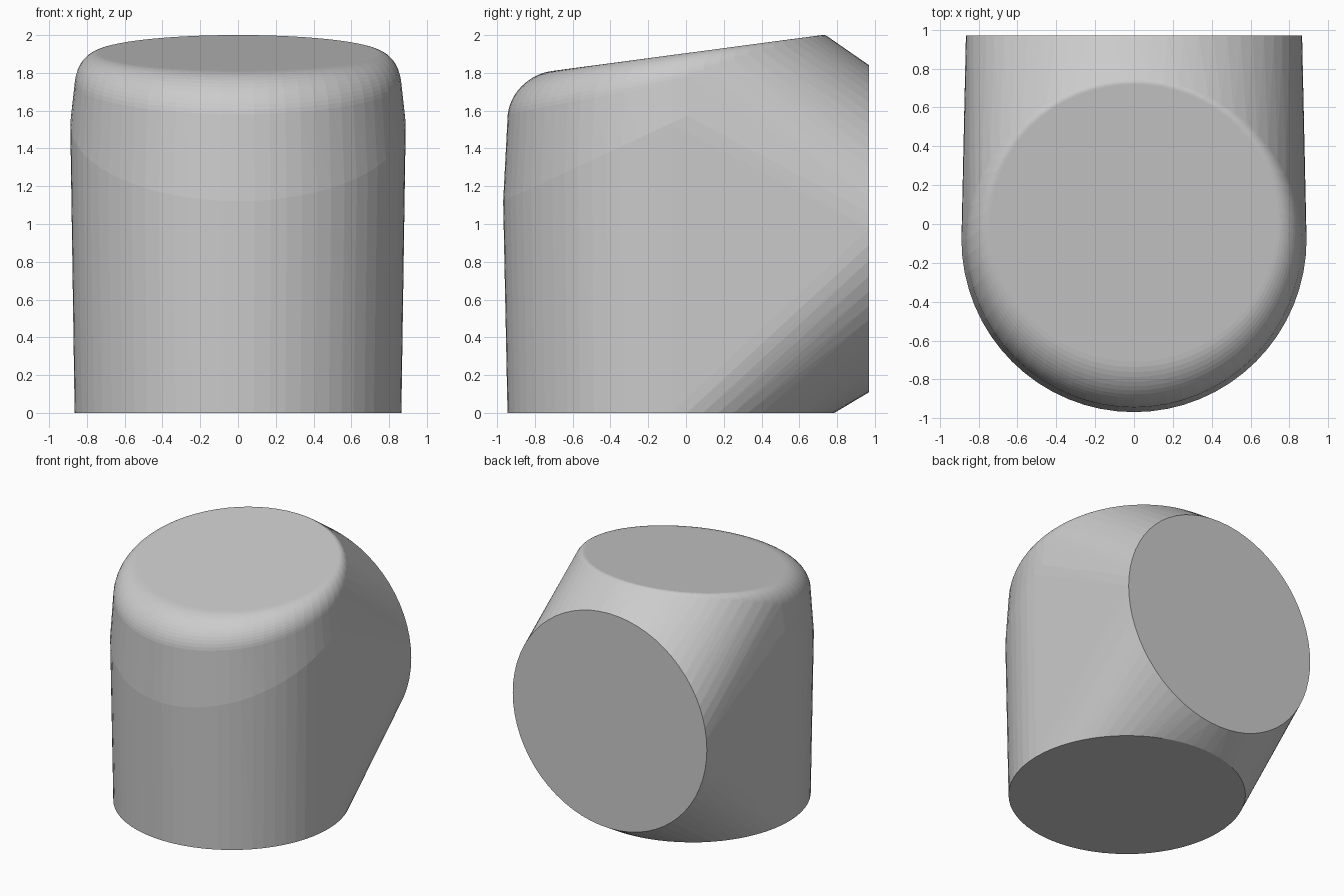
import bpy, bmesh
from math import sin, cos, pi, radians

cube = bpy.data.objects.get("Cube")
if cube:
    bpy.data.objects.remove(cube, do_unlink=True)

SEGMENTS = 64
FILLET_STEPS = 14
AXIS_Y = -0.08      # axis of the upright socket
MOUTH = 0.865       # radius of both open ends
BELLY = 0.888       # widest radius, from the draft of the walls


def top_z(y):
    """Height of the sloping top plane."""
    return 1.905 + 0.133 * (y - 0.005)


angles = [2 * pi * i / SEGMENTS for i in range(SEGMENTS)]
points = []

for a in angles:
    c, s = cos(a), sin(a)
    # Round base and round back face
    points.append((MOUTH * c, AXIS_Y + MOUTH * s, 0))
    points.append((MOUTH * c, 0.97, 0.975 + MOUTH * s))

    # Sloping belly line around the front half
    y = AXIS_Y + BELLY * s
    if y < 0.08:
        points.append((BELLY * c, y, 1.12 + 0.464 * (y + 0.97)))

    # Rounded shoulder, from the wall up to the flat top
    x0, y0 = MOUTH * c, AXIS_Y + MOUTH * s
    z0 = 1.73 + 0.2 * (y0 - AXIS_Y)
    x1, y1 = 0.74 * c, 0.005 + 0.715 * s
    corner, rim = top_z(y0), top_z(y1)
    for i in range(FILLET_STEPS + 1):
        t = pi / 2 * i / FILLET_STEPS
        up, inward = 1 - sin(t), 1 - cos(t)
        points.append((x0 + (x1 - x0) * inward,
                       y0 + (y1 - y0) * inward,
                       corner + (z0 - corner) * up + (rim - corner) * inward))

# Skin the rings into one solid body
bm = bmesh.new()
for p in points:
    bm.verts.new(p)
hull = bmesh.ops.convex_hull(bm, input=bm.verts[:])
inside = {g for g in hull["geom_interior"] + hull["geom_unused"]
          if isinstance(g, bmesh.types.BMVert)}
bmesh.ops.delete(bm, geom=list(inside), context="VERTS")
bmesh.ops.dissolve_limit(bm, angle_limit=radians(0.3),
                         verts=bm.verts[:], edges=bm.edges[:])
bmesh.ops.recalc_face_normals(bm, faces=bm.faces[:])
mesh = bpy.data.meshes.new("elbow_body")
bm.to_mesh(mesh)
bm.free()

grey = bpy.data.materials.new("light_grey")
grey.use_nodes = True
colour = (0.6, 0.6, 0.6, 1)
grey.diffuse_color = colour
grey.node_tree.nodes["Principled BSDF"].inputs["Base Color"].default_value = colour
mesh.materials.append(grey)

body = bpy.data.objects.new("elbow_body", mesh)
bpy.context.collection.objects.link(body)
